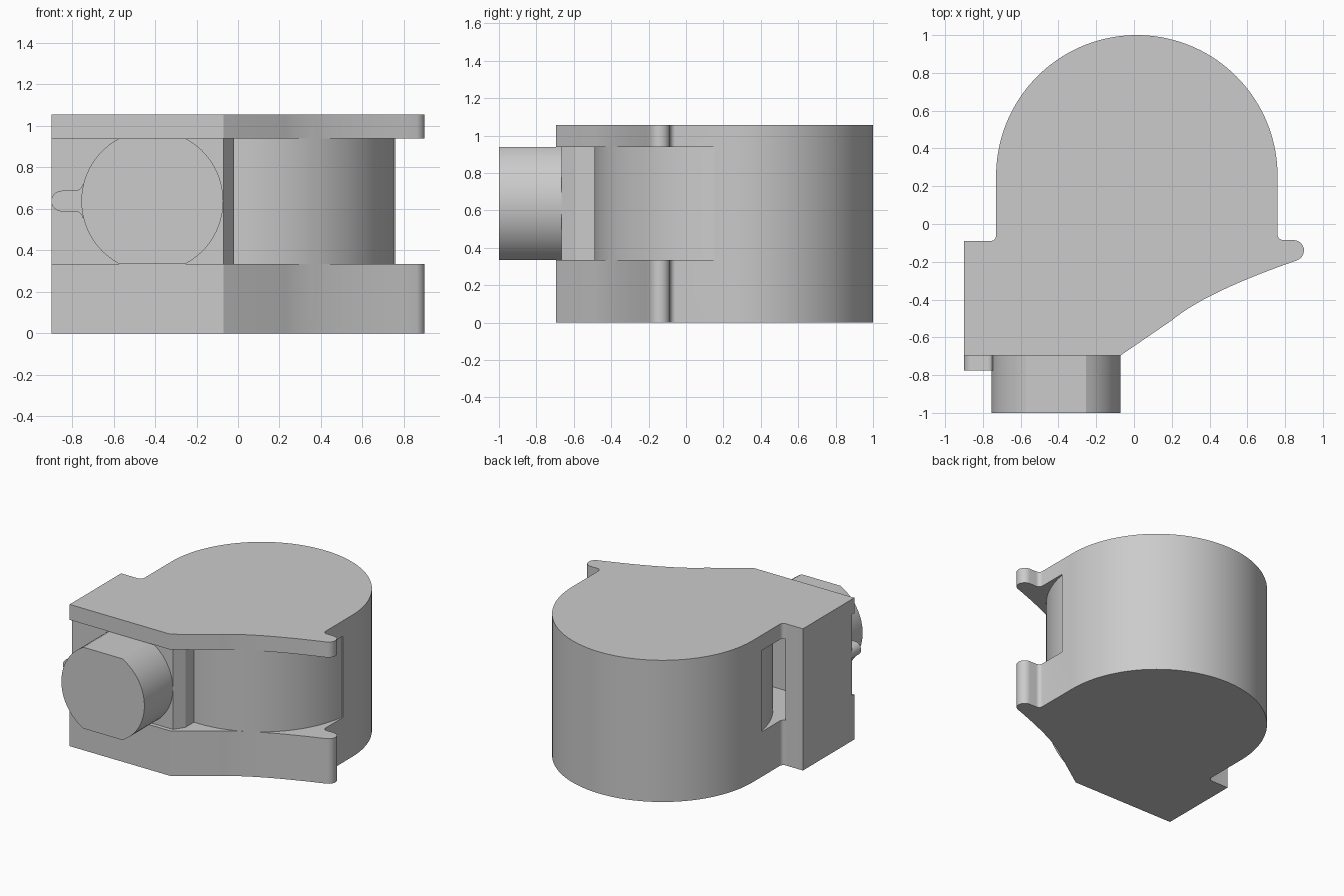
import bpy, bmesh
from math import cos, sin, radians, asin, degrees

cube = bpy.data.objects.get("Cube")
if cube:
    bpy.data.objects.remove(cube, do_unlink=True)

# One plain grey for the whole casting
grey = bpy.data.materials.new("light_grey")
grey.use_nodes = True
color = (0.6, 0.6, 0.6, 1)
grey.diffuse_color = color
grey.node_tree.nodes["Principled BSDF"].inputs["Base Color"].default_value = color


def arc(cx, cy, r, start, end, steps):
    angles = [radians(start + (end - start) * i / steps) for i in range(steps + 1)]
    return [(cx + r * cos(a), cy + r * sin(a)) for a in angles]


def bezier(p, q, r, steps):
    ts = [i / steps for i in range(steps + 1)]
    return [tuple((1 - t) ** 2 * a + 2 * t * (1 - t) * b + t * t * c
                  for a, b, c in zip(p, q, r)) for t in ts]


def prism(name, profiles, low, high, upright=True):
    """Extrude closed outlines along z (upright) or along y."""
    bm = bmesh.new()
    for points in profiles:
        verts = [bm.verts.new((u, v, low) if upright else (u, low, v)) for u, v in points]
        face = bm.faces.new(verts)
        top = bmesh.ops.extrude_face_region(bm, geom=[face])["geom"]
        moved = [g for g in top if isinstance(g, bmesh.types.BMVert)]
        d = high - low
        bmesh.ops.translate(bm, verts=moved, vec=(0, 0, d) if upright else (0, d, 0))
    bmesh.ops.recalc_face_normals(bm, faces=bm.faces)
    mesh = bpy.data.meshes.new(name)
    bm.to_mesh(mesh)
    bm.free()
    mesh.materials.append(grey)
    obj = bpy.data.objects.new(name, mesh)
    bpy.context.collection.objects.link(obj)
    return obj


def activate(obj):
    bpy.ops.object.select_all(action="DESELECT")
    obj.select_set(True)
    bpy.context.view_layer.objects.active = obj


CX, CY, R = 0.015, 0.255, 0.745      # round drum
HEIGHT, SLOT_LOW, SLOT_HIGH = 1.055, 0.335, 0.94
BLOCK_FRONT, BLOCK_BACK, BLOCK_SIDE = -0.665, -0.48, -0.02

# Housing outline: dome, left flange, front edge, sweeping edge, rounded lip
outline = arc(CX, CY, R, 0, 180, 72)
outline += arc(-0.76, -0.06, 0.03, 0, -90, 6)
outline += [(-0.9, -0.09), (-0.9, -0.695), (-0.07, -0.695)]
outline += bezier((0.2, -0.51), (0.38, -0.36), (0.864, -0.192), 14)
outline += arc(0.845, -0.14, 0.055, -65, 90, 10)
outline += arc(0.79, -0.055, 0.03, 270, 180, 6)
housing = prism("housing", [outline], 0, HEIGHT)

# Slot around the drum, leaving the side wall and the front block
front_angle = -90 - degrees(asin((CX - BLOCK_SIDE) / R))
drum_right = arc(CX, CY, R, -8, front_angle, 40)
front_slot = drum_right + [(BLOCK_SIDE, -0.59), (-0.07, BLOCK_FRONT), (-1, BLOCK_FRONT),
                           (-1, -1), (1.2, -1), (1.2, drum_right[0][1])]
back_angle = 180 + degrees(asin((CY - BLOCK_BACK) / R))
drum_left = arc(CX, CY, R, 188, back_angle, 36)
side_slot = drum_left + [(-0.755, BLOCK_BACK), (-0.755, drum_left[0][1])]
cutter = prism("slot_cutter", [front_slot, side_slot], SLOT_LOW, SLOT_HIGH)
cutter.hide_render = True

cut = housing.modifiers.new("slot", "BOOLEAN")
cut.operation = "DIFFERENCE"
cut.solver = "EXACT"
cut.object = cutter
activate(housing)
bpy.ops.object.modifier_apply(modifier=cut.name)
bpy.data.objects.remove(cutter, do_unlink=True)

# Front spout: a round bar with flat top and bottom
SX, SZ, SR = -0.413, (SLOT_LOW + SLOT_HIGH) / 2, 0.342
flat = degrees(asin((SLOT_HIGH - SLOT_LOW) / 2 / SR))
spout_profile = arc(SX, SZ, SR, -flat, flat, 24) + arc(SX, SZ, SR, 180 - flat, 180 + flat, 24)
spout = prism("spout", [spout_profile], -1, BLOCK_FRONT + 0.03, upright=False)

# Small key beside the spout, rounded tip and flared root
key_profile = arc(-0.85, SZ, 0.05, 90, 270, 12)
key_profile += arc(-0.785, SZ - 0.085, 0.035, 90, 10, 6)
key_profile += [(-0.72, SZ - 0.08), (-0.72, SZ + 0.08)]
key_profile += arc(-0.785, SZ + 0.085, 0.035, -10, -90, 6)
key = prism("spout_key", [key_profile], -0.775, BLOCK_FRONT + 0.03, upright=False)

for part in (housing, spout, key):
    activate(part)
    bpy.ops.object.shade_smooth_by_angle(angle=radians(30))
